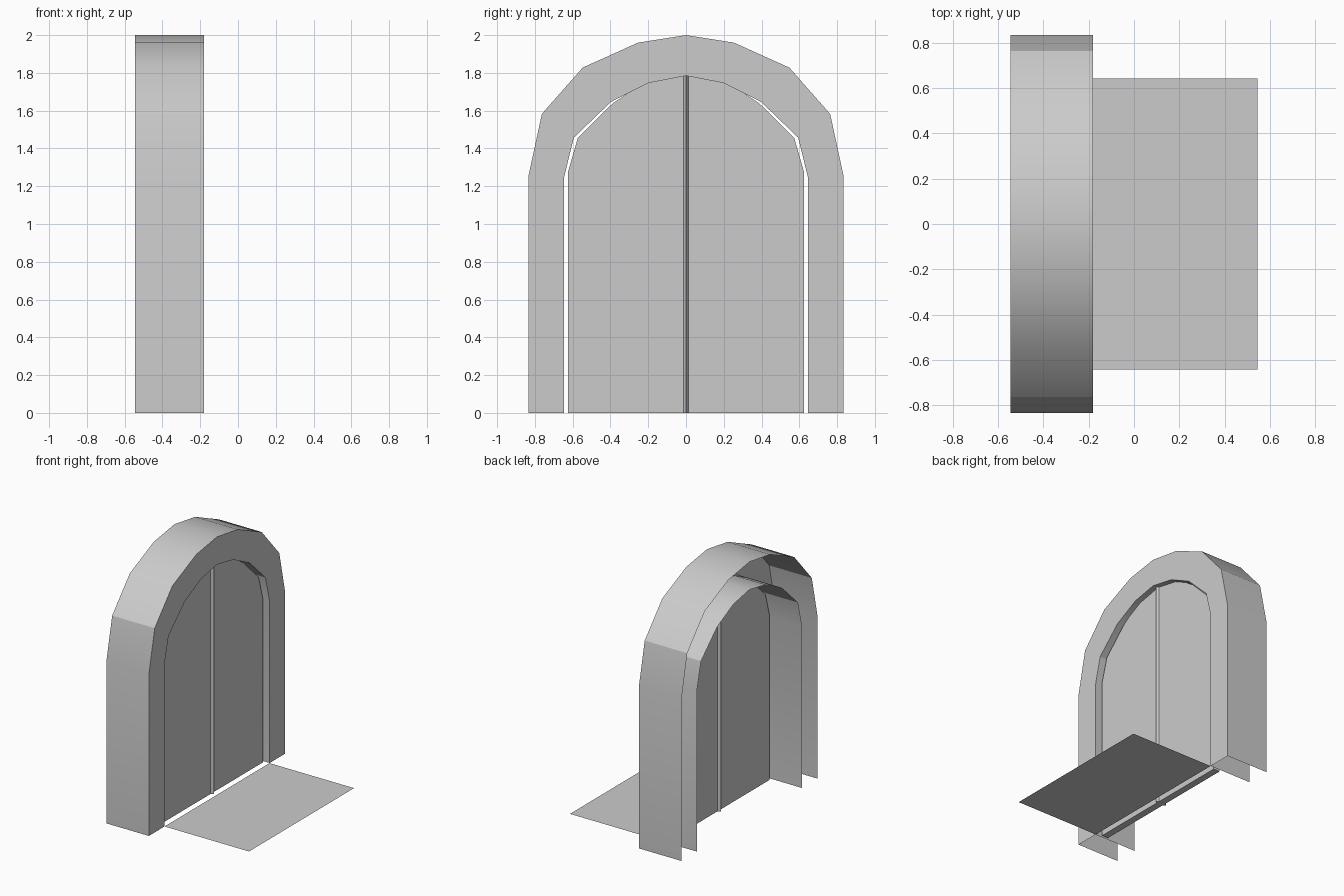
import bpy, bmesh, math

if "Cube" in bpy.data.objects:
    bpy.data.objects.remove(bpy.data.objects["Cube"])

FRONT, BACK = -0.18, -0.545

# Half profiles (y, z) from the ground up to the apex
OUTER = [(0.835, 0), (0.835, 1.25), (0.763, 1.583), (0.547, 1.828), (0.254, 1.96), (0, 2.0)]
INNER = [(0.645, 0), (0.645, 1.25), (0.594, 1.457), (0.398, 1.646), (0.2, 1.746), (0, 1.785)]
DOOR = [(0.625, 0), (0.625, 1.275), (0.573, 1.455), (0.39, 1.637), (0.2, 1.765), (0, 1.81)]


def mirrored(half):
    return half + [(-y, z) for y, z in reversed(half[:-1])]


def finish(name, bm, smooth=False):
    bmesh.ops.recalc_face_normals(bm, faces=bm.faces)
    mesh = bpy.data.meshes.new(name)
    bm.to_mesh(mesh)
    bm.free()
    obj = bpy.data.objects.new(name, mesh)
    bpy.context.collection.objects.link(obj)
    if smooth:
        bpy.ops.object.select_all(action='DESELECT')
        obj.select_set(True)
        bpy.context.view_layer.objects.active = obj
        bpy.ops.object.shade_smooth_by_angle(angle=math.radians(28))
    return obj


def row(bm, profile, x):
    return [bm.verts.new((x, y, z)) for y, z in profile]


def bridge(bm, a, b):
    for i in range(len(a) - 1):
        bm.faces.new((a[i], a[i + 1], b[i + 1], b[i]))


def prism(name, outline, depth):
    """Extrude a flat face along a vector."""
    bm = bmesh.new()
    face = bm.faces.new([bm.verts.new(p) for p in outline])
    ext = bmesh.ops.extrude_face_region(bm, geom=[face], use_keep_orig=True)
    verts = [g for g in ext['geom'] if isinstance(g, bmesh.types.BMVert)]
    bmesh.ops.translate(bm, verts=verts, vec=depth)
    return finish(name, bm)


# Hollow arch: outer skin, front ring and inner reveal, open at the back and bottom
bm = bmesh.new()
rows = [row(bm, mirrored(p), x) for p, x in
        ((OUTER, BACK), (OUTER, FRONT), (INNER, FRONT), (INNER, BACK))]
for a, b in zip(rows, rows[1:]):
    bridge(bm, a, b)
finish("arch_frame", bm, smooth=True)

# Two door leaves set back in the opening
for side, name in ((1, "door_leaf_left"), (-1, "door_leaf_right")):
    outline = [(-0.28, side * y, z) for y, z in DOOR] + [(-0.28, 0, 0)]
    prism(name, outline, (0.055, 0, 0))

# Sharp ridge strips covering the seam, front and back
for x, tip, name in ((-0.225, -0.205, "front_seam_strip"), (-0.28, -0.30, "back_seam_strip")):
    prism(name, [(x, -0.013, 0), (tip, 0, 0), (x, 0.013, 0)], (0, 0, 1.785))

# Floor sheet in front of the doorway
bm = bmesh.new()
bm.faces.new([bm.verts.new(p) for p in
              ((FRONT, -0.643, 0), (0.545, -0.643, 0), (0.545, 0.643, 0), (FRONT, 0.643, 0))])
finish("floor_sheet", bm)
